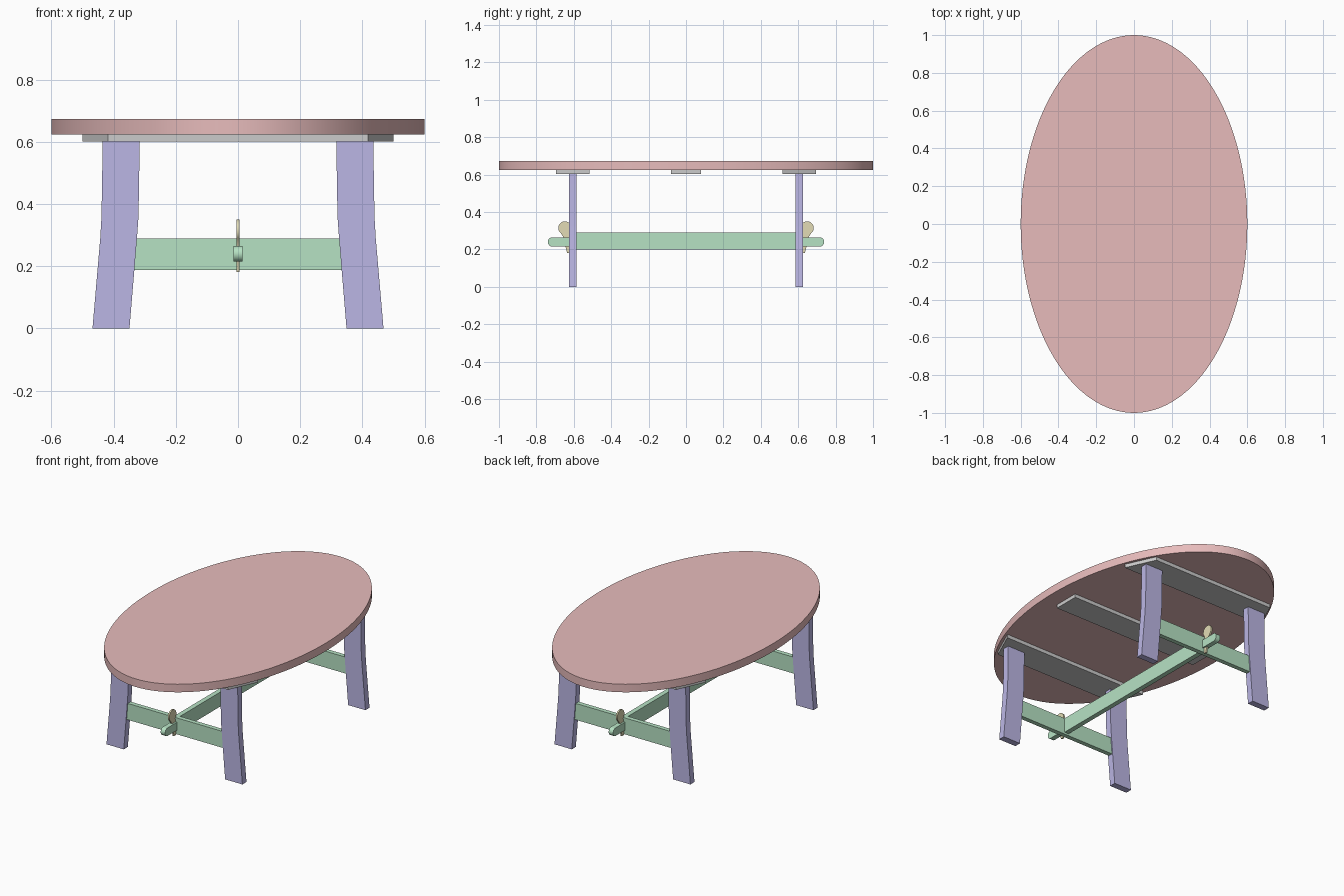
import bpy, bmesh
from math import sin, cos, pi, radians

if "Cube" in bpy.data.objects:
    bpy.data.objects.remove(bpy.data.objects["Cube"])


def material(name, rgb):
    m = bpy.data.materials.new(name)
    m.diffuse_color = (*rgb, 1)
    m.use_nodes = True
    m.node_tree.nodes["Principled BSDF"].inputs["Base Color"].default_value = m.diffuse_color
    return m


PINK = material("top_pink", (0.80, 0.50, 0.50))
LILAC = material("leg_lilac", (0.50, 0.47, 0.78))
GREEN = material("stretcher_green", (0.47, 0.76, 0.55))
YELLOW = material("key_yellow", (0.76, 0.71, 0.46))


def prism(name, pts, axis, lo, hi, mat=None):
    """Extrude a 2D outline along an axis from lo to hi."""
    place = {"x": lambda a, b, d: (d, a, b),
             "y": lambda a, b, d: (a, d, b),
             "z": lambda a, b, d: (a, b, d)}[axis]
    bm = bmesh.new()
    face = bm.faces.new([bm.verts.new(place(a, b, lo)) for a, b in pts])
    ext = bmesh.ops.extrude_face_region(bm, geom=[face])
    moved = [v for v in ext["geom"] if isinstance(v, bmesh.types.BMVert)]
    bmesh.ops.translate(bm, verts=moved, vec=place(0, 0, hi - lo))
    bmesh.ops.recalc_face_normals(bm, faces=bm.faces)
    me = bpy.data.meshes.new(name)
    bm.to_mesh(me)
    bm.free()
    ob = bpy.data.objects.new(name, me)
    bpy.context.collection.objects.link(ob)
    if mat:
        me.materials.append(mat)
    bpy.ops.object.select_all(action="DESELECT")
    ob.select_set(True)
    bpy.context.view_layer.objects.active = ob
    bpy.ops.object.shade_smooth_by_angle(angle=radians(30))
    return ob


def arc(ca, cb, r, start, end, n):
    steps = [radians(start + (end - start) * i / n) for i in range(n + 1)]
    return [(ca + r * cos(t), cb + r * sin(t)) for t in steps]


# oval top
oval = [(0.6 * cos(2 * pi * i / 128), sin(2 * pi * i / 128)) for i in range(128)]
prism("table_top", oval, "z", 0.624, 0.674, PINK)

# battens under the top; the outer two have ends angled to follow the oval
prism("middle_batten", [(-.5, -.08), (.5, -.08), (.5, .08), (-.5, .08)], "z", 0.602, 0.624)

leg_outline = [(.349, 0), (.468, 0), (.443, .29), (.439, .36), (.435, .602),
               (.316, .602), (.320, .36), (.325, .29)]

for end, s in (("front", -1), ("back", 1)):
    prism(end + "_batten", [(-.5, s * .515), (.5, s * .515), (.418, s * .695), (-.418, s * .695)],
          "z", 0.602, 0.624)

    # splayed legs
    for side, k in (("left", -1), ("right", 1)):
        prism(f"{end}_{side}_leg", [(k * x, z) for x, z in leg_outline],
              "y", s * .605 - .02, s * .605 + .02, LILAC)

    # cross rail between the legs, let into them
    prism(end + "_cross_rail", [(-.345, .188), (.345, .188), (.345, .29), (-.345, .29)],
          "y", s * .605 - .014, s * .605 + .014, GREEN)

    # locking key: round head on a tapered shaft
    key = arc(.648, .315, .035, -50, 230, 28)
    key += [(.619, .265), (.619, .181), (.636, .181), (.655, .265)]
    prism(end + "_key", [(s * y, z) for y, z in key], "x", -.005, .005, YELLOW)

# long stretcher with rounded through-tenons
half = [(.591, .20), (.591, .215)] + arc(.714, .24, .025, -90, 90, 12) + [(.591, .265), (.591, .29)]
outline = half + [(-y, z) for y, z in reversed(half)]
prism("long_stretcher", outline, "x", -.015, .015, GREEN)
